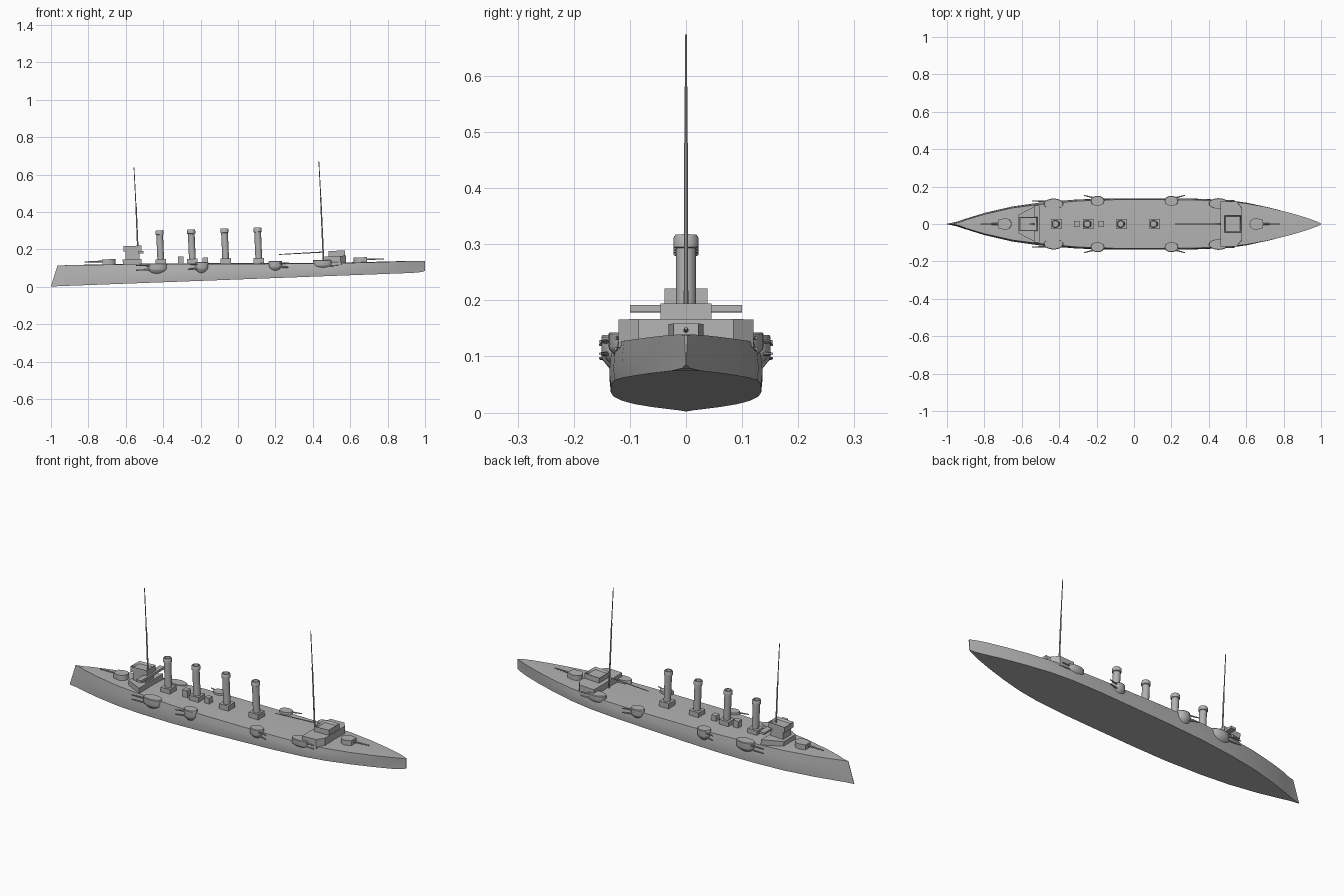
import bpy, bmesh, math
from mathutils import Vector

cube = bpy.data.objects.get("Cube")
if cube:
    bpy.data.objects.remove(cube)

grey = bpy.data.materials.new("ship grey")
grey.use_nodes = True
COLOR = (0.45, 0.45, 0.45, 1)
grey.diffuse_color = COLOR
grey.node_tree.nodes["Principled BSDF"].inputs["Base Color"].default_value = COLOR
TILT = 0.0375  # the ship sits slightly bow down


def finish(name, bm, angle=35):
    bmesh.ops.recalc_face_normals(bm, faces=bm.faces)
    me = bpy.data.meshes.new(name)
    bm.to_mesh(me)
    bm.free()
    me.materials.append(grey)
    ob = bpy.data.objects.new(name, me)
    bpy.context.collection.objects.link(ob)
    bpy.ops.object.select_all(action="DESELECT")
    ob.select_set(True)
    bpy.context.view_layer.objects.active = ob
    bpy.ops.object.shade_smooth_by_angle(angle=math.radians(angle))
    return ob


def loft(name, rings, angle=35):
    """Skin closed rings of equal length and cap both ends."""
    bm = bmesh.new()
    rows = [[bm.verts.new(p) for p in ring] for ring in rings]
    n = len(rows[0])
    for a, b in zip(rows, rows[1:]):
        for i in range(n):
            j = (i + 1) % n
            bm.faces.new((a[i], a[j], b[j], b[i]))
    bm.faces.new(rows[0])
    bm.faces.new(rows[-1])
    return finish(name, bm, angle)


def prism(name, outline, z0, z1):
    """Extrude a plan outline, following the tilt of the ship."""
    cx = sum(p[0] for p in outline) / len(outline)
    return loft(name, [[(x - TILT * (z - z0), y, z + TILT * (x - cx)) for x, y in outline]
                       for z in (z0, z1)])


def box(name, x0, x1, half, z0, z1):
    return prism(name, [(x0, -half), (x1, -half), (x1, half), (x0, half)], z0, z1)


def tube(name, a, b, profile, sides=16):
    """Turned shape along a-b; profile lists (fraction, radius)."""
    a, b = Vector(a), Vector(b)
    q = (b - a).to_track_quat("Z", "Y")
    rings = []
    for f, r in profile:
        c = a.lerp(b, f)
        rings.append([c + q @ Vector((r * math.cos(t), r * math.sin(t), 0))
                      for t in (2 * math.pi * i / sides for i in range(sides))])
    return loft(name, rings)


def rod(name, a, b, r0, r1, sides=8):
    return tube(name, a, b, [(0, r0), (1, r1)], sides)


# Hull: x, half breadth at the waterline, half breadth at the deck, deck height
stations = [(-1, .001, .001, .115), (-.95, .012, .010, .115), (-.9, .028, .024, .116),
            (-.8, .058, .052, .117), (-.65, .092, .086, .119), (-.5, .113, .105, .121),
            (-.3, .129, .123, .122), (-.1, .134, .130, .123), (.1, .134, .130, .123),
            (.3, .134, .129, .124), (.48, .127, .123, .125), (.6, .112, .110, .128),
            (.72, .086, .088, .131), (.84, .054, .058, .135), (.93, .025, .031, .138),
            (.98, .007, .012, .139), (1, .001, .003, .138)]
rings = []
for x, b, d, zd in stations:
    zb = .002 + TILT * (x + 1)
    if x > .97:
        zb += .008 * (x - .97) / .03
    rake = max(0, (-.88 - x) / .12) * .035
    side = [(b, 0), (b * 1.02, .3), ((b + d) / 2 * 1.02, .65), (d, 1)]
    half = [(x + rake * f, y, zb + (zd - zb) * f) for y, f in side]
    crown = (x + rake, 0, zd + .03 * d)
    rings.append([(x, 0, zb)] + half + [crown] + [(p[0], -p[1], p[2]) for p in reversed(half)])
loft("hull", rings, 40)

# Forward superstructure and bridge
prism("forward_house", [(-.615, -.05), (-.515, -.102), (-.515, .102), (-.615, .05)], .105, .148)
box("bridge_tower", -.600, -.525, .034, .14, .192)
box("bridge_wings", -.535, -.505, .10, .179, .191)


def open_box(name, x0, x1, half, z0, z1, wall=.006):
    """Room with a sunken roof behind a low parapet."""
    ob = box(name, x0, x1, half, z0, z1)
    bm = bmesh.new()
    bm.from_mesh(ob.data)
    roof = max(bm.faces, key=lambda f: f.calc_center_median().z)
    bmesh.ops.inset_region(bm, faces=[roof], thickness=wall)
    bmesh.ops.translate(bm, verts=roof.verts, vec=(0, 0, -.012))
    bm.to_mesh(ob.data)
    bm.free()


open_box("bridge", -.612, -.515, .038, .190, .219)

# Aft superstructure with chamfered corners
prism("aft_house", [(.465, -.12), (.55, -.12), (.578, -.085), (.578, .085),
                    (.55, .12), (.465, .12)], .115, .165)
open_box("aft_bridge", .485, .573, .045, .163, .193)

# Funnels with square casings and capped tops
for i, x in enumerate((-.412, -.243, -.065, .112)):
    zd, top = .122 + .002 * i, .302 + .005 * i
    box(f"funnel_casing_{i + 1}", x - .028, x + .028, .028, zd - .006, zd + .026)
    tube(f"funnel_{i + 1}", (x, 0, zd), (x - .008, 0, top),
         [(0, .018), (.87, .018), (.88, .022), (.97, .022), (1, .019), (1, .015), (.9, .015)], 20)

# Deck ventilators
box("forward_ventilator", -.320, -.290, .015, .118, .162)
box("aft_ventilator", -.188, -.160, .015, .118, .156)

# Masts and boom
rod("fore_mast_lower", (-.533, 0, .14), (-.545, 0, .43), .0042, .0035)
rod("fore_mast_upper", (-.545, 0, .42), (-.556, 0, .638), .0025, .002)
rod("main_mast_lower", (.458, 0, .12), (.442, 0, .48), .0042, .0035)
rod("main_mast_upper", (.443, 0, .47), (.432, 0, .674), .0025, .002)
rod("boom", (.455, 0, .186), (.22, 0, .173), .003, .002)


# Deck guns with rounded shields
def deck_gun(name, x, z, way, reach):
    outline = [(x + way * .035, -.022), (x + way * .035, .022)]
    outline += [(x - way * .036 * math.sin(t), .031 * math.cos(t))
                for t in (math.pi * i / 10 for i in range(11))]
    prism(name + "_shield", outline, z - .014, z + .022)
    rod(name + "_barrel", (x, 0, z + .011), (x + way * reach, 0, z + .011 + way * .004),
        .0055, .0028)


deck_gun("fore_gun", -.690, .126, -1, .13)
deck_gun("aft_gun", .655, .135, 1, .125)


# Side sponsons, each with a tapering underside and two guns
def sponson(name, x, y, z0, z1, rx, ry, way, reach, splay):
    for tag, s in (("left", 1), ("right", -1)):
        levels = []
        for f, k in ((0, .35), (.2, .7), (.45, .97), (.55, 1), (.95, 1), (1, .95)):
            inner = s * (y - ry * (1 - k))
            levels.append([(x + rx * k * math.cos(t), inner + ry * k * math.sin(t),
                            z0 + (z1 - z0) * f)
                           for t in (2 * math.pi * i / 24 for i in range(24))])
        loft(f"{tag}_{name}_sponson", levels)
        for n, f in ((1, .82), (2, .48)):
            z = z0 + (z1 - z0) * f
            rod(f"{tag}_{name}_gun_{n}", (x, s * (y + ry * .4), z),
                (x + way * reach, s * (y + ry * .4 + splay), z), .005, .0025)


sponson("fore_large", -.430, .108, .058, .126, .052, .028, -1, .115, .004)
sponson("fore_small", -.195, .124, .062, .134, .036, .027, -1, .072, .018)
sponson("aft_small", .200, .124, .074, .138, .036, .027, 1, .072, .018)
sponson("aft_large", .452, .110, .086, .143, .052, .028, 1, .085, .004)
